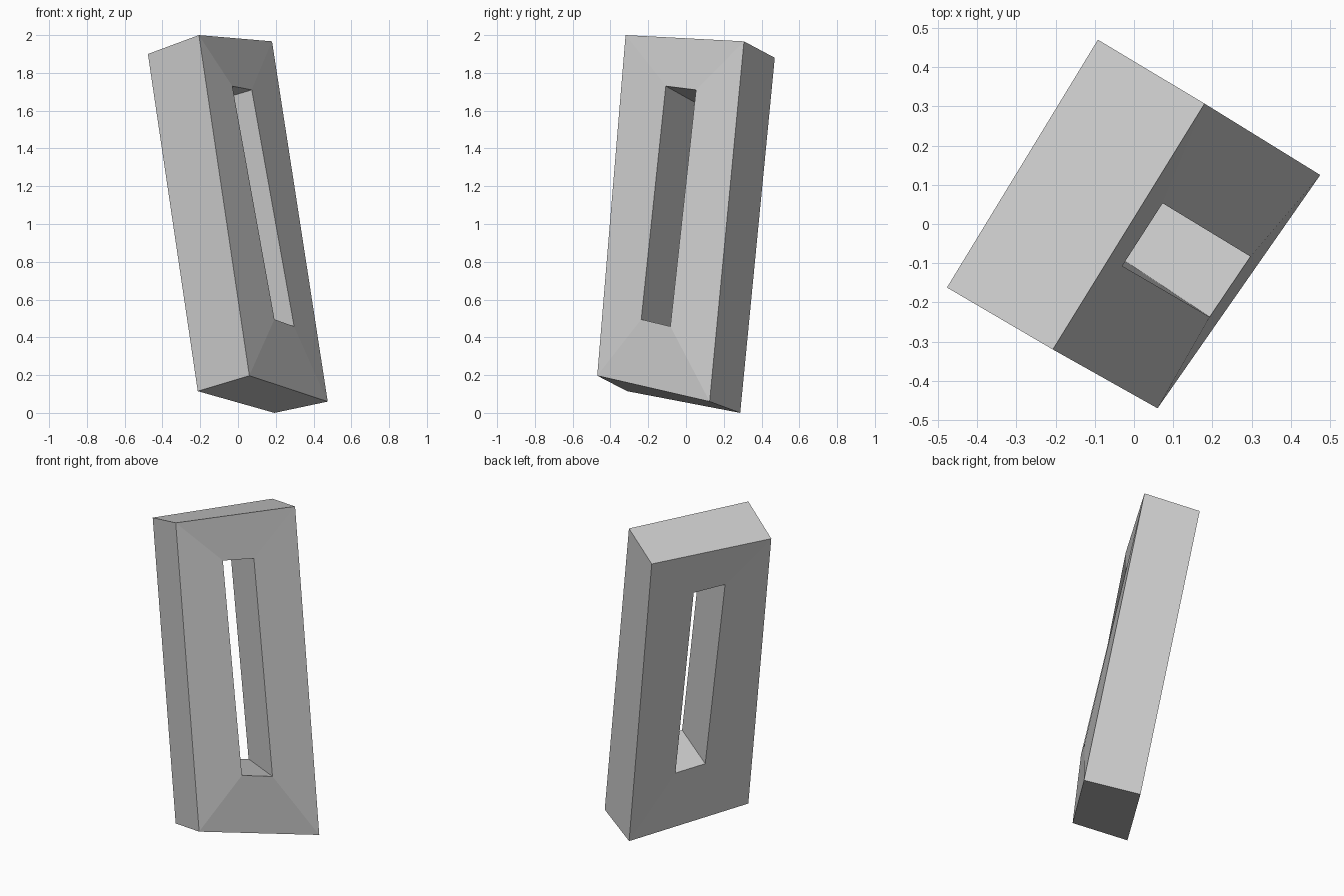
import bpy
import bmesh

if "Cube" in bpy.data.objects:
    bpy.data.objects.remove(bpy.data.objects["Cube"])

# Four loops of the leaning frame, each ordered the same way round:
# top left, top right, bottom right, bottom left (as seen from the front)
front_outer = [(-0.207, -0.32, 2.0), (0.18, 0.307, 1.967),
               (0.475, 0.125, 0.06), (0.06, -0.47, 0.197)]
front_inner = [(-0.03, -0.107, 1.73), (0.073, 0.053, 1.71),
               (0.297, -0.083, 0.458), (0.193, -0.237, 0.495)]
back_inner = [(-0.302, 0.045, 1.645), (-0.198, 0.207, 1.628),
              (-0.005, 0.112, 0.412), (-0.105, -0.04, 0.439)]
back_outer = [(-0.477, -0.162, 1.90), (-0.092, 0.47, 1.88),
              (0.193, 0.287, 0.0), (-0.213, -0.312, 0.115)]

bm = bmesh.new()
loops = [[bm.verts.new(p) for p in ring]
         for ring in (front_outer, front_inner, back_inner, back_outer)]

# Bridge each loop to the next: front border, hole walls, back border, outer sides
for k in range(4):
    a, b = loops[k], loops[(k + 1) % 4]
    for i in range(4):
        j = (i + 1) % 4
        bm.faces.new((a[i], a[j], b[j], b[i]))
bmesh.ops.recalc_face_normals(bm, faces=bm.faces[:])

mesh = bpy.data.meshes.new("leaning_frame")
bm.to_mesh(mesh)
bm.free()
frame = bpy.data.objects.new("leaning_frame", mesh)
bpy.context.collection.objects.link(frame)
